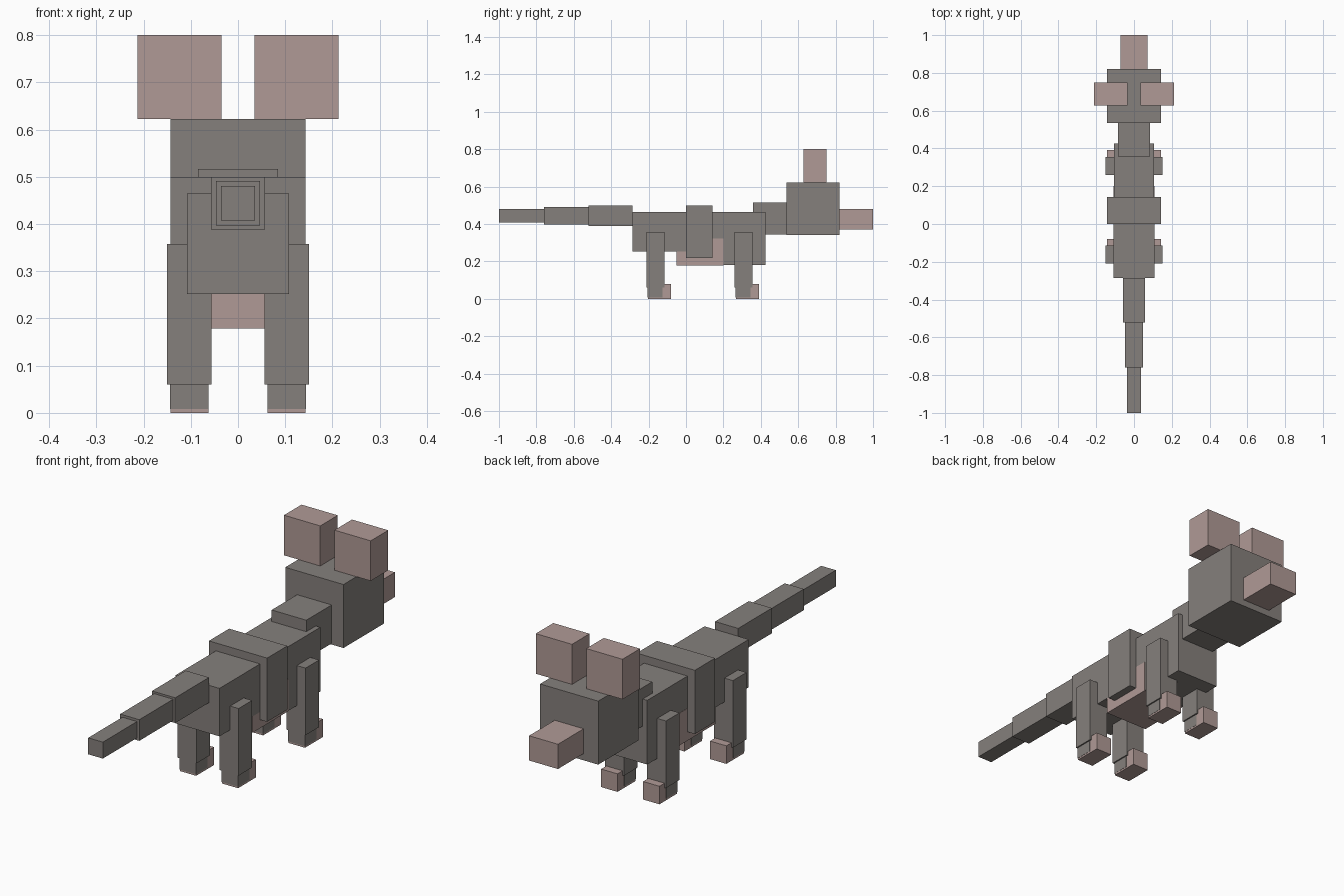
import bpy
import bmesh

if "Cube" in bpy.data.objects:
    bpy.data.objects.remove(bpy.data.objects["Cube"])


def material(name, rgb):
    m = bpy.data.materials.new(name)
    m.diffuse_color = (*rgb, 1.0)
    m.use_nodes = True
    m.node_tree.nodes["Principled BSDF"].inputs["Base Color"].default_value = m.diffuse_color
    return m


GREY = material("grey fur", (0.235, 0.216, 0.202))
PINK = material("pink skin", (0.434, 0.323, 0.305))


def box(name, x, y, z, mat):
    """Axis-aligned box from (min, max) ranges."""
    bm = bmesh.new()
    bmesh.ops.create_cube(bm, size=1.0)
    for v in bm.verts:
        v.co = [r[0] if c < 0 else r[1] for c, r in zip(v.co, (x, y, z))]
    mesh = bpy.data.meshes.new(name)
    bm.to_mesh(mesh)
    bm.free()
    mesh.materials.append(mat)
    obj = bpy.data.objects.new(name, mesh)
    bpy.context.collection.objects.link(obj)
    return obj


def centred(name, half, y, z, mat=GREY):
    return box(name, (-half, half), y, z, mat)


def pair(name, x, y, z, mat=GREY):
    box(name + "_right", x, y, z, mat)
    box(name + "_left", (-x[1], -x[0]), y, z, mat)


# Tail, thinning towards the tip
centred("tail_tip", 0.036, (-1.0, -0.76), (0.407, 0.48))
centred("tail_middle", 0.047, (-0.76, -0.522), (0.397, 0.491))
centred("tail_base", 0.057, (-0.522, -0.285), (0.388, 0.50))

# Body; widths differ slightly so overlapping sides stay clean
centred("hindquarters", 0.1085, (-0.285, 0.07), (0.252, 0.465))
centred("chest", 0.107, (0.07, 0.425), (0.18, 0.465))
centred("waist_band", 0.143, (0.0, 0.142), (0.217, 0.50))
centred("belly", 0.108, (-0.052, 0.20), (0.179, 0.322), PINK)

# Neck and head
centred("neck", 0.085, (0.358, 0.537), (0.345, 0.516))
centred("head", 0.143, (0.536, 0.82), (0.34, 0.622))
centred("snout", 0.071, (0.82, 1.0), (0.37, 0.48), PINK)
pair("ear", (0.035, 0.213), (0.627, 0.75), (0.622, 0.80), PINK)

# Legs, each with a grey heel around the back of a pink foot
for name, y in (("hind", -0.21), ("front", 0.26)):
    pair(name + "_leg", (0.056, 0.15), (y, y + 0.095), (0.06, 0.358))
    pair(name + "_heel", (0.062, 0.144), (y + 0.004, y + 0.084), (0.008, 0.07))
    pair(name + "_foot", (0.063, 0.143), (y + 0.006, y + 0.131), (0.0, 0.08), PINK)
